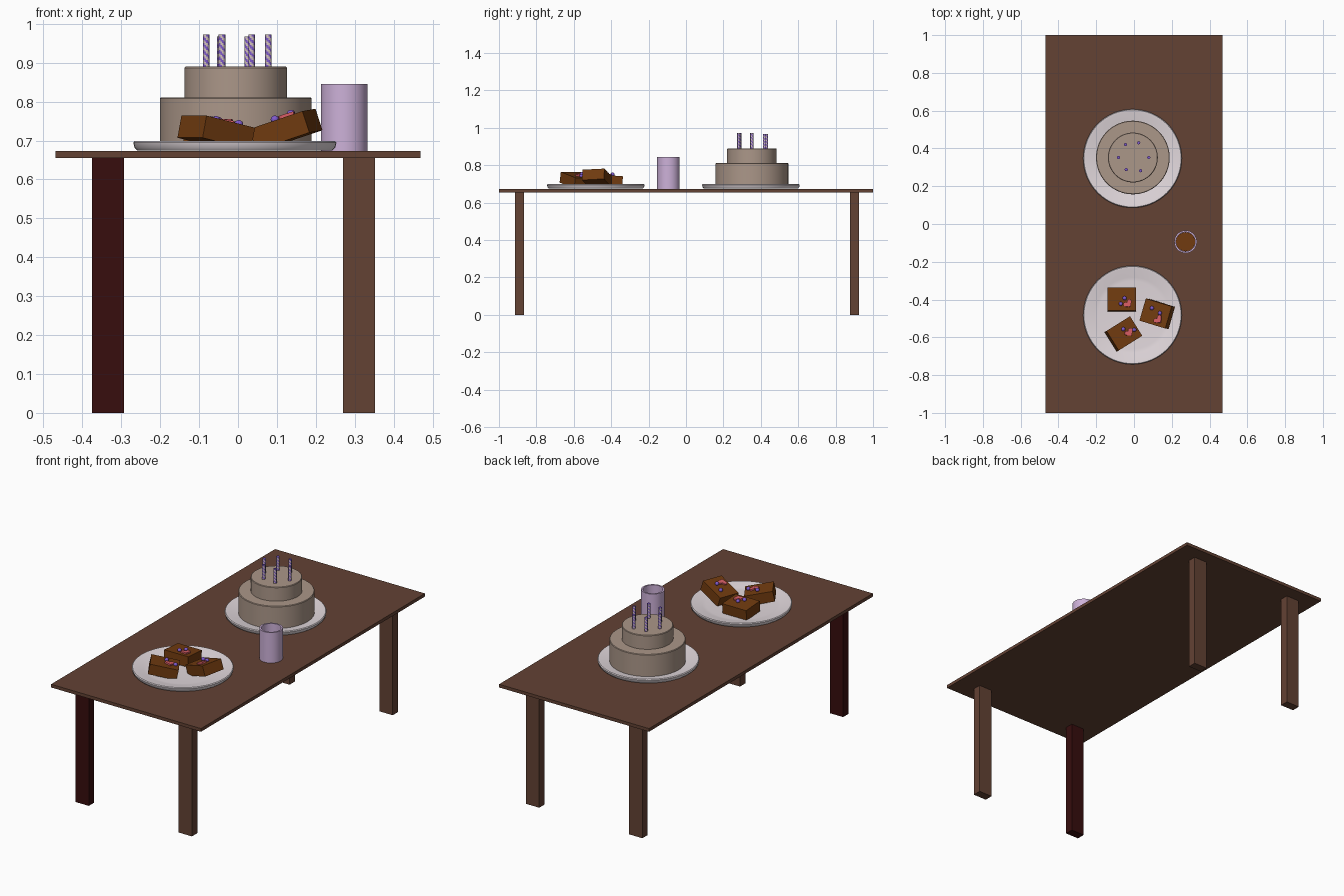
import bpy, bmesh, math
from mathutils import Matrix, Vector

if "Cube" in bpy.data.objects:
    bpy.data.objects.remove(bpy.data.objects["Cube"])


def material(name, rgb):
    m = bpy.data.materials.new(name)
    m.diffuse_color = (*rgb, 1)
    m.use_nodes = True
    m.node_tree.nodes["Principled BSDF"].inputs["Base Color"].default_value = m.diffuse_color
    return m


WOOD = material("brown wood", (0.125, 0.054, 0.034))
DARK = material("dark red wood", (0.038, 0.004, 0.004))
CAKE = material("beige icing", (0.41, 0.31, 0.25))
PLATE = material("white china", (0.76, 0.69, 0.72))
CUP = material("lilac cup", (0.61, 0.44, 0.69))
CHOC = material("chocolate", (0.165, 0.044, 0.005))
BERRY = material("purple berry", (0.21, 0.10, 0.60))
PINK = material("pink fruit", (0.68, 0.11, 0.13))
CREAM = material("cream stripe", (0.66, 0.55, 0.50))


def finish(name, bm, mats, smooth=False):
    bmesh.ops.recalc_face_normals(bm, faces=bm.faces)
    me = bpy.data.meshes.new(name)
    bm.to_mesh(me)
    bm.free()
    for m in mats:
        me.materials.append(m)
    ob = bpy.data.objects.new(name, me)
    bpy.context.collection.objects.link(ob)
    if smooth:
        bpy.ops.object.select_all(action='DESELECT')
        ob.select_set(True)
        bpy.context.view_layer.objects.active = ob
        bpy.ops.object.shade_smooth_by_angle(angle=math.radians(35))
    return ob


def box(name, size, matrix, mat):
    bm = bmesh.new()
    bmesh.ops.create_cube(bm, size=1)
    bmesh.ops.scale(bm, vec=size, verts=bm.verts)
    bm.transform(matrix)
    return finish(name, bm, [mat])


def lathe(name, profile, x, y, mat, sides=64):
    """Spin (radius, height) points round a vertical axis."""
    bm = bmesh.new()
    vs = [bm.verts.new((r, 0, z)) for r, z in profile]
    edges = [bm.edges.new(p) for p in zip(vs, vs[1:])]
    bmesh.ops.spin(bm, geom=vs + edges, cent=(0, 0, 0), axis=(0, 0, 1),
                   angle=math.tau, steps=sides)
    bmesh.ops.remove_doubles(bm, verts=bm.verts, dist=1e-5)
    bm.transform(Matrix.Translation((x, y, 0)))
    return finish(name, bm, [mat], True)


def blob(name, matrix, scale, mat):
    bm = bmesh.new()
    bmesh.ops.create_uvsphere(bm, u_segments=12, v_segments=8, radius=1)
    bm.transform(matrix @ Matrix.Diagonal((*scale, 1)))
    return finish(name, bm, [mat], True)


# Table: thin top and four legs, one of them dark
box("table_top", (0.937, 2.0, 0.018), Matrix.Translation((0, 0, 0.664)), WOOD)
for side, x in (("left", -0.334), ("right", 0.311)):
    for end, y in (("front", -0.891), ("back", 0.902)):
        box(f"{end}_{side}_leg", (0.083, 0.048, 0.656), Matrix.Translation((x, y, 0.328)),
            DARK if (side, end) == ("left", "front") else WOOD)

# Plates
plate = [(0, 0.674), (0.25, 0.674), (0.258, 0.682), (0.261, 0.695), (0.257, 0.699),
         (0.245, 0.698), (0.20, 0.687), (0.18, 0.685), (0, 0.685)]
lathe("cake_plate", plate, -0.008, 0.347, PLATE)
lathe("brownie_plate", plate, -0.008, -0.482, PLATE)

# Two-tier cake
CX, CY = -0.006, 0.352
for name, r, z0, z1 in (("lower_cake_tier", 0.195, 0.686, 0.811),
                        ("upper_cake_tier", 0.132, 0.811, 0.890)):
    lathe(name, [(0, z0), (r, z0), (r, z1 - 0.003), (r - 0.003, z1), (0, z1)], CX, CY, CAKE)


# Candles with a spiral stripe
def candle(name, x, y, z0, z1, r=0.0085, sides=12, rows=20):
    bm = bmesh.new()
    rings = [[bm.verts.new((x + r * math.cos(math.tau * i / sides),
                            y + r * math.sin(math.tau * i / sides),
                            z0 + (z1 - z0) * j / rows)) for i in range(sides)]
             for j in range(rows + 1)]
    for j in range(rows):
        for i in range(sides):
            k = (i + 1) % sides
            f = bm.faces.new((rings[j][i], rings[j][k], rings[j + 1][k], rings[j + 1][i]))
            f.material_index = int((i + j) % 4 >= 2)
    bm.faces.new(rings[-1])
    bm.faces.new(rings[0][::-1])
    finish(name, bm, [BERRY, CREAM], True)


spots = [(-0.045, 0.42), (0.025, 0.43), (-0.082, 0.352), (0.078, 0.352),
         (-0.041, 0.288), (0.035, 0.282)]
for n, (x, y) in enumerate(spots):
    candle(f"candle_{n + 1}", x, y, 0.885, 0.972 if y < 0.4 else 0.967)

# Cup and drink
lathe("cup", [(0, 0.673), (0.060, 0.673), (0.060, 0.845), (0.051, 0.845),
              (0.051, 0.685), (0, 0.685)], 0.273, -0.094, CUP, 48)
lathe("drink", [(0, 0.686), (0.0505, 0.686), (0.0505, 0.755), (0, 0.755)],
      0.273, -0.094, CHOC, 48)

# Brownies: centre, turn, lean (x, y), berries and fruit on the top face
W, D, H = 0.15, 0.122, 0.058
brownies = [
    ((-0.065, -0.400, 0.716), 0, (-4, 0), [(0.015, 0.005), (-0.005, -0.025)], (0.033, -0.024)),
    ((0.123, -0.475, 0.728), -17, (3, -18), [(-0.026, 0.022), (0.024, 0.009)], (0.025, -0.027)),
    ((-0.056, -0.582, 0.720), 32, (0, 12), [(0.006, 0.022), (0.055, -0.012)], (0.024, -0.009)),
]
for n, (pos, turn, lean, berries, fruit) in enumerate(brownies, 1):
    m = (Matrix.Translation(pos) @ Matrix.Rotation(math.radians(turn), 4, 'Z')
         @ Matrix.Rotation(math.radians(lean[1]), 4, 'Y')
         @ Matrix.Rotation(math.radians(lean[0]), 4, 'X'))
    box(f"brownie_{n}", (W, D, H), m, CHOC)
    for k, (bx, by) in enumerate(berries, 1):
        blob(f"brownie_{n}_berry_{k}", m @ Matrix.Translation((bx, by, H / 2 + 0.006)),
             (0.011, 0.011, 0.010), BERRY)
    # Fruit slice: a flat heart-shaped outline
    bm = bmesh.new()
    a = m @ Matrix.Translation((*fruit, H / 2)) @ Matrix.Rotation(math.radians(-turn + 40), 4, 'Z')
    ring = []
    for i in range(24):
        t = math.tau * i / 24
        ring.append(bm.verts.new((0.0016 * 16 * math.sin(t) ** 3, 0.0014 * (
            13 * math.cos(t) - 5 * math.cos(2 * t) - 2 * math.cos(3 * t) - math.cos(4 * t)), 0)))
    face = bm.faces.new(ring)
    top = bmesh.ops.extrude_face_region(bm, geom=[face])
    bmesh.ops.translate(bm, vec=Vector((0, 0, 0.008)),
                        verts=[v for v in top["geom"] if isinstance(v, bmesh.types.BMVert)])
    bm.transform(a)
    finish(f"brownie_{n}_fruit_slice", bm, [PINK])
